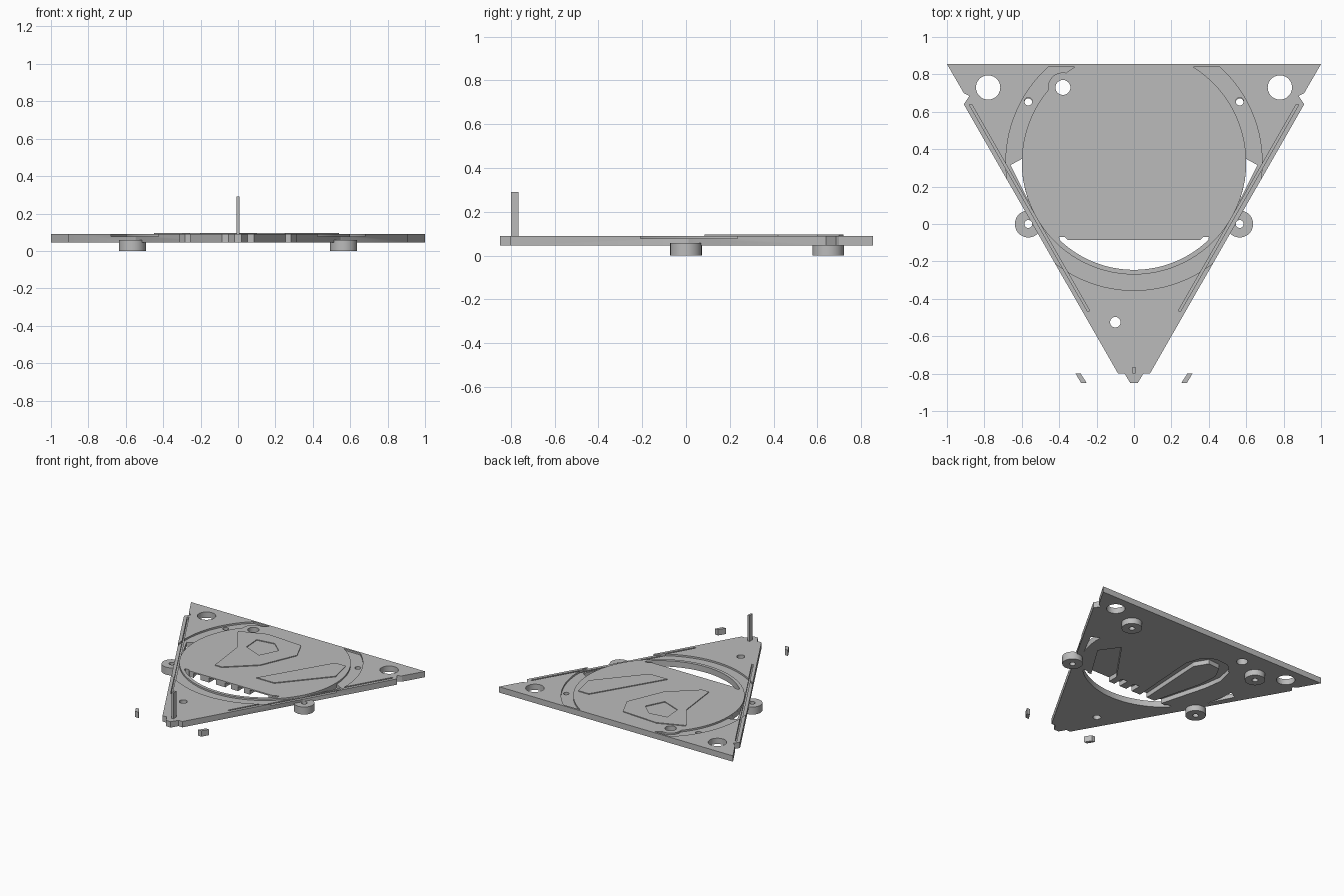
import bpy, bmesh
from math import sin, cos, pi, asin, radians

if "Cube" in bpy.data.objects:
    bpy.data.objects.remove(bpy.data.objects["Cube"])

grey = bpy.data.materials.new("plain grey")
grey.use_nodes = True
grey.diffuse_color = (0.5, 0.5, 0.5, 1)
grey.node_tree.nodes["Principled BSDF"].inputs["Base Color"].default_value = (0.5, 0.5, 0.5, 1)

BOTTOM, TOP = 0.045, 0.09
CY = 0.33          # centre of the round bay
R_GAP, R_IN, R_OUT = 0.575, 0.6, 0.685


def arc(x, y, r, a0, a1, n):
    return [(x + r * cos(a0 + (a1 - a0) * i / n), y + r * sin(a0 + (a1 - a0) * i / n))
            for i in range(n + 1)]


def circle(x, y, r, n=40):
    return arc(x, y, r, 0, 2 * pi, n)[:-1]


def flip(pts):
    return [(-x, y) for x, y in pts]


def prism(name, pts, z0, z1):
    """Extrude a flat outline from z0 up to z1."""
    bm = bmesh.new()
    face = bm.faces.new([bm.verts.new((x, y, z0)) for x, y in pts])
    ext = bmesh.ops.extrude_face_region(bm, geom=[face])
    for v in ext["geom"]:
        if isinstance(v, bmesh.types.BMVert):
            v.co.z = z1
    bmesh.ops.recalc_face_normals(bm, faces=bm.faces)
    mesh = bpy.data.meshes.new(name)
    bm.to_mesh(mesh)
    bm.free()
    mesh.materials.append(grey)
    ob = bpy.data.objects.new(name, mesh)
    bpy.context.collection.objects.link(ob)
    return ob


def combine(ob, pts, z0, z1, operation="DIFFERENCE"):
    """Apply one boolean with an extruded outline, then drop the cutter."""
    cutter = prism("cutter", pts, z0, z1)
    cutter.hide_render = True
    mod = ob.modifiers.new("cut", "BOOLEAN")
    mod.operation, mod.solver, mod.object = operation, "EXACT", cutter
    bpy.context.view_layer.objects.active = ob
    bpy.ops.object.modifier_apply(modifier=mod.name)
    bpy.data.objects.remove(cutter)


def smooth(ob):
    bpy.ops.object.select_all(action="DESELECT")
    ob.select_set(True)
    bpy.context.view_layer.objects.active = ob
    bpy.ops.object.shade_smooth_by_angle(angle=radians(30))


# Triangular base plate with stepped sides and a blunt tip
half = [(1, 0.855), (0.91, 0.70), (0.88, 0.685), (0.91, 0.64),
        (0.085, -0.8), (0.05, -0.8), (0.02, -0.85)]
plate = prism("base_plate", half + flip(half)[::-1], BOTTOM, TOP)

# Shallow curved channel around the bay, open at the back
a_out, a_in = asin(0.51 / R_OUT), asin(0.51 / R_IN)
channel = (arc(0, CY, R_OUT, pi - a_out, 2 * pi + a_out, 80)
           + arc(0, CY, R_IN, 2 * pi + a_in, pi - a_in, 80))
combine(plate, channel, TOP - 0.013, TOP + 0.05)
# Boss standing in the channel around the small rear hole
combine(plate, circle(-0.38, 0.73, 0.08), 0.06, TOP, "UNION")

# Crescent opening in front of the straight deck edge
edge = asin((CY + 0.085) / R_GAP)
crescent = arc(0, CY, R_GAP, pi + edge, 2 * pi - edge, 40)
notch = [(0.40, -0.07), (0.37, -0.07), (0.355, -0.085)]
combine(plate, crescent + notch + flip(notch)[::-1], -0.1, 0.3)

# Side slivers and long edge grooves, both sides
sliver = arc(0, CY, R_IN, -0.36, 0.03, 10) + [(0.66, 0.315)]
groove = [(0.882, 0.64), (0.868, 0.64), (0.236, -0.465), (0.25, -0.465)]
for side in (lambda p: p, flip):
    combine(plate, side(sliver), -0.1, 0.3)
    combine(plate, side(groove), TOP - 0.025, 0.3)

# Underside looped channel with an island, and open pockets at the deck edge
loop = [(-0.13, -0.12), (-0.09, 0.46), (-0.13, 0.58), (-0.22, 0.64), (-0.33, 0.63),
        (-0.41, 0.55), (-0.44, 0.42), (-0.42, 0.28), (-0.31, -0.12)]
island = [(-0.19, -0.12), (-0.16, 0.46), (-0.22, 0.56), (-0.32, 0.55),
          (-0.37, 0.45), (-0.36, 0.3), (-0.25, -0.12)]
combine(plate, loop + island[::-1], 0, 0.08)
combine(plate, [(0.16, -0.12), (0.16, 0.0), (0.4, 0.34), (0.5, 0.2), (0.3, -0.12)], 0, 0.08)
for x in (-0.05, 0.06):
    combine(plate, [(x, -0.12), (x + 0.05, -0.12), (x + 0.05, 0), (x, 0)], 0, 0.08)

# Round holes through the plate
holes = [(0.78, 0.73, 0.065), (-0.78, 0.73, 0.065), (0.565, 0.655, 0.021),
         (-0.565, 0.655, 0.021), (0.565, 0, 0.021), (-0.565, 0, 0.021),
         (-0.1, -0.525, 0.028), (-0.38, 0.73, 0.04)]
for x, y, r in holes:
    combine(plate, circle(x, y, r), -0.1, 0.3)
smooth(plate)

# Low raised panels on the deck
panels = {
    "ring_panel": [(-0.26, 0.09), (-0.2, 0.09), (0.0, 0.27), (0.12, 0.55), (0.05, 0.7),
                   (-0.25, 0.72), (-0.45, 0.64), (-0.3, 0.42)],
    "side_panel": [(0.1, 0.085), (0.25, 0.085), (0.54, 0.42), (0.5, 0.6), (0.41, 0.6)],
}
for name, pts in panels.items():
    panel = prism(name, pts, TOP - 0.004, TOP + 0.006)
    if name == "ring_panel":
        combine(panel, [(-0.25, 0.46), (-0.1, 0.4), (-0.03, 0.54), (-0.12, 0.62), (-0.26, 0.6)],
                0, 0.3)

# Four round feet with bores
for sx, side in ((1, "left"), (-1, "right")):
    for y, place, top in ((0, "front", 0.058), (0.65, "back", BOTTOM)):
        foot = prism(f"{place}_{side}_foot", circle(sx * 0.565, y, 0.072), 0, top)
        combine(foot, circle(sx * 0.565, y, 0.021), -0.1, 0.3)
        smooth(foot)

# Upright pin at the tip and the two loose side clips
prism("tip_pin", [(-0.008, -0.8), (0.008, -0.8), (0.008, -0.765), (-0.008, -0.765)], 0.06, 0.29)
clip = [(0.285, -0.8), (0.312, -0.8), (0.283, -0.85), (0.253, -0.85)]
prism("left_clip", clip, BOTTOM, TOP)
prism("right_clip", flip(clip), BOTTOM, TOP)
